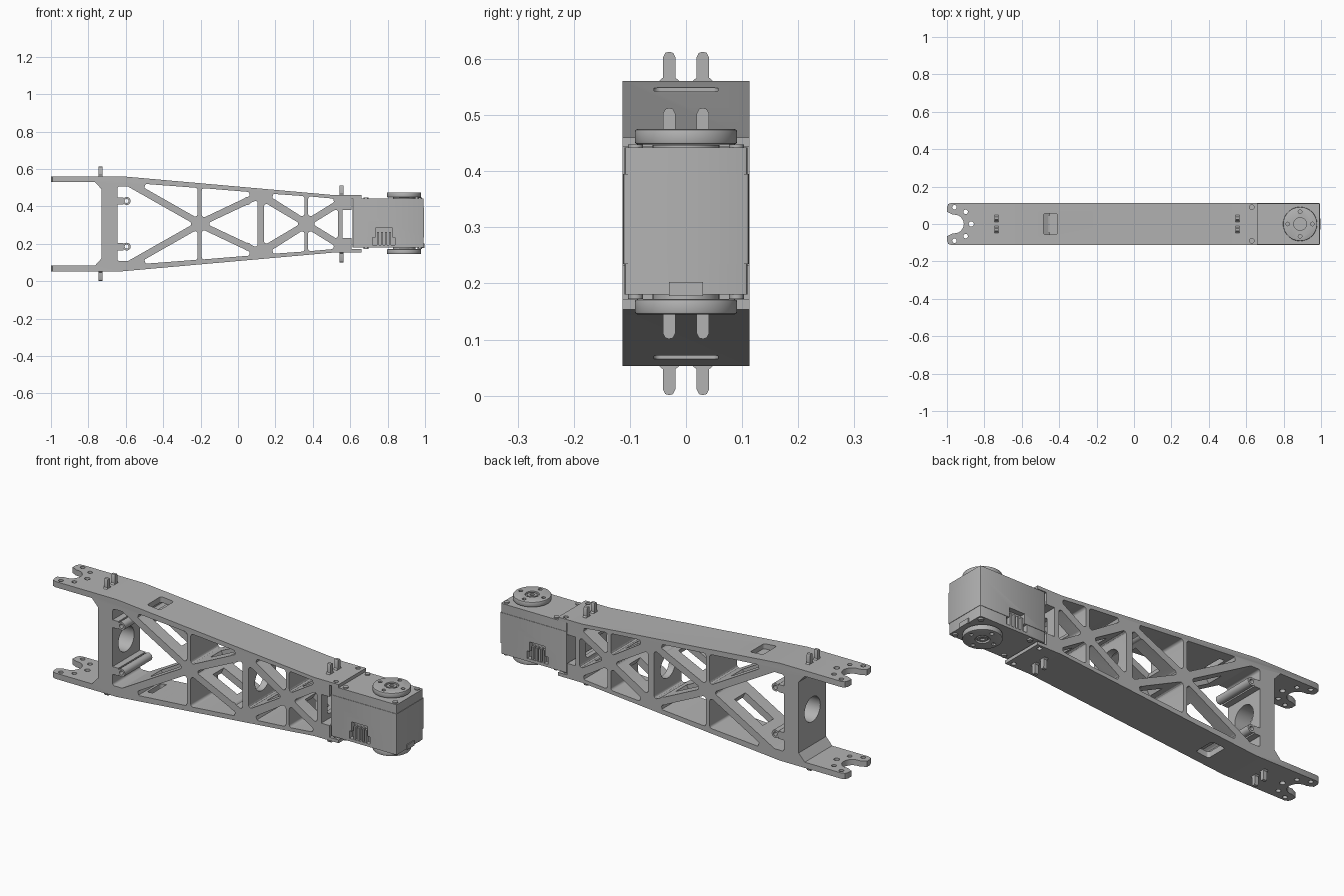
import bpy, bmesh, math
from mathutils import Vector

if "Cube" in bpy.data.objects:
    bpy.data.objects.remove(bpy.data.objects["Cube"])

C = 0.307      # height of the mid plane
W = 0.113      # half width of the frame
grey = bpy.data.materials.new("plain grey")
grey.diffuse_color = (0.45, 0.45, 0.45, 1)
grey.use_nodes = True
grey.node_tree.nodes["Principled BSDF"].inputs["Base Color"].default_value = grey.diffuse_color


def fillet(pts, r, n=5):
    """Round every corner of a closed polygon."""
    out = []
    for i, p in enumerate(pts):
        p = Vector(p)
        a = (Vector(pts[i - 1]) - p)
        b = (Vector(pts[(i + 1) % len(pts)]) - p)
        half = a.angle(b) / 2
        d = min(r / math.tan(half), a.length * 0.4, b.length * 0.4)
        rad = d * math.tan(half)
        mid = p + (a.normalized() + b.normalized()).normalized() * (rad / math.sin(half))
        s, e = p + a.normalized() * d - mid, p + b.normalized() * d - mid
        for k in range(n + 1):
            v = s.lerp(e, k / n)
            out.append(tuple(mid + v.normalized() * rad))
    return out


def circle(x, y, r, n=32):
    return [(x + r * math.cos(2 * math.pi * k / n), y + r * math.sin(2 * math.pi * k / n)) for k in range(n)]


def rect(x0, x1, y0, y1):
    return [(x0, y0), (x1, y0), (x1, y1), (x0, y1)]


def prism(name, pts, axis, lo, hi):
    """Extrude a polygon along an axis; points are the two other axes in order."""
    place = {'x': lambda p, t: (t, p[0], p[1]), 'y': lambda p, t: (p[0], t, p[1]),
             'z': lambda p, t: (p[0], p[1], t)}[axis]
    bm = bmesh.new()
    f = bm.faces.new([bm.verts.new(place(p, lo)) for p in pts])
    ext = bmesh.ops.extrude_face_region(bm, geom=[f])
    step = Vector(place((0, 0), hi - lo))
    bmesh.ops.translate(bm, vec=step, verts=[v for v in ext['geom'] if isinstance(v, bmesh.types.BMVert)])
    bmesh.ops.recalc_face_normals(bm, faces=bm.faces[:])
    me = bpy.data.meshes.new(name)
    bm.to_mesh(me)
    bm.free()
    me.materials.append(grey)
    ob = bpy.data.objects.new(name, me)
    bpy.context.collection.objects.link(ob)
    return ob


def activate(ob):
    bpy.ops.object.select_all(action='DESELECT')
    ob.select_set(True)
    bpy.context.view_layer.objects.active = ob


def cut(ob, pts, axis, lo, hi):
    tool = prism("cutter", pts, axis, lo, hi)
    tool.hide_render = True
    m = ob.modifiers.new("cut", 'BOOLEAN')
    m.operation, m.solver, m.object = 'DIFFERENCE', 'EXACT', tool
    activate(ob)
    bpy.ops.object.modifier_apply(modifier=m.name)
    bpy.data.objects.remove(tool)


def up(pts, s=1):
    return [(x, C + s * h) for x, h in pts]


def both(pts):
    """Close an upper half outline with its mirror below the mid plane."""
    return up(pts) + up([p for p in reversed(pts) if p[1] != 0], -1)


# Frame: side outline extruded across the full width
frame = prism("frame", both([(0.56, 0.075), (0.607, 0.075), (0.607, 0.136), (0.66, 0.136), (0.66, 0.153),
                             (0.52, 0.153), (-0.62, 0.254), (-1, 0.254), (-1, 0.224),
                             (-0.765, 0.224), (-0.73, 0.185)]), 'y', -W, W)

# Lattice openings on the mid plane
for half in ([(-0.237, 0), (-0.59, 0.2), (-0.645, 0.2)], [(-0.169, 0), (0.105, 0.129)],
             [(0.333, 0), (0.14, 0.115)], [(0.397, 0), (0.535, 0.085)]):
    cut(frame, fillet(both(half), 0.012), 'y', -1, 1)
# Lattice openings above and below it
for tri in ([(-0.545, 0.217), (-0.216, 0.192), (-0.216, 0.03)], [(-0.194, 0.191), (0.1, 0.167), (-0.194, 0.028)],
            [(0.145, 0.163), (0.355, 0.148), (0.355, 0.03)], [(0.375, 0.147), (0.54, 0.132), (0.375, 0.03)]):
    for s in (1, -1):
        cut(frame, fillet(up(tri, s), 0.013), 'y', -1, 1)

# Slots through the diagonal struts
for hub, end in (((-0.205, 0), (-0.56, 0.2)), ((-0.205, 0), (0.1, 0.145)),
                 ((0.365, 0), (0.15, 0.13)), ((0.365, 0), (0.53, 0.1))):
    a, b = Vector(hub), Vector(end)
    side = Vector((a.y - b.y, b.x - a.x)).normalized() * 0.03
    p, q = a.lerp(b, 0.28), a.lerp(b, 0.74)
    for s in (1, -1):
        cut(frame, up([p - side, q - side, q + side, p + side], s), 'y', -0.045, 0.045)

# Holes through the cross walls
cut(frame, circle(0, C, 0.065), 'x', -0.78, -0.63)
cut(frame, circle(0, C, 0.06), 'x', 0.09, 0.16)
cut(frame, fillet(rect(-0.06, 0.06, C - 0.05, C + 0.05), 0.015), 'x', 0.52, 0.58)

# Fork ends, bolt holes and windows in both flanges
fork = [(-1.1, -0.07), (-1, -0.065), (-0.97, -0.05)]
fork += [(-0.96 + 0.05 * math.cos(t), 0.05 * math.sin(t)) for t in [math.radians(a) for a in range(-80, 81, 16)]]
fork += [(-0.97, 0.05), (-1, 0.065), (-1.1, 0.07)]
cut(frame, fork, 'z', -1, 2)
for s in (1, -1):
    corner = [(-1.01, s * 0.12), (-1.01, s * 0.09), (-1, s * 0.09), (-0.993, s * 0.106),
              (-0.977, s * W), (-0.977, s * 0.12)]
    cut(frame, corner, 'z', -1, 2)
    for x, y in ((-0.96, 0.09), (-0.9, 0.065), (0.63, 0.09)):
        cut(frame, circle(x, s * y, 0.012, 16), 'z', -1, 2)
    z = C + s * 0.24
    cut(frame, circle(-0.87, 0, 0.014, 16), 'z', z - 0.05, z + 0.05)
    cut(frame, fillet(rect(-0.485, -0.41, -0.057, 0.057), 0.012), 'z', z - 0.03, z + 0.03)

# Cross tubes
for x in (-0.595, 0.05):
    for s in (1, -1):
        tube = prism("cross_tube", circle(x, C + s * 0.122, 0.021, 24), 'y', -W, W)
        cut(tube, circle(x, C + s * 0.122, 0.011, 16), 'y', -1, 1)
        if x < 0:
            h = C + s * 0.122
            prism("tube_web", rect(-0.65, -0.612, h - 0.02, h + 0.02), 'y', -W, W)

# Pairs of clip pins on both flanges
for x, base, tip in ((-0.735, 0.25, 0.306), (0.553, 0.15, 0.206)):
    for s in (1, -1):
        for y in (0.03, -0.03):
            pts = [(y - 0.018, base), (y - 0.018, base + 0.004), (y - 0.011, base + 0.01), (y - 0.011, tip - 0.01),
                   (y - 0.007, tip - 0.002), (y, tip), (y + 0.007, tip - 0.002), (y + 0.011, tip - 0.01),
                   (y + 0.011, base + 0.01), (y + 0.018, base + 0.004), (y + 0.018, base)]
            prism("clip_pin", up(pts, s), 'x', x - 0.01, x + 0.01)

# Motor: middle block with a cap above and below
prism("motor_middle", fillet(rect(0.612, 0.995, -0.112, 0.112), 0.006, 2), 'z', 0.235, 0.395)
motor_top = prism("motor_top", fillet(rect(0.612, 0.993, -0.11, 0.11), 0.008, 2), 'z', 0.395, 0.442)
motor_base = prism("motor_base", fillet(rect(0.612, 0.993, -0.11, 0.11), 0.008, 2), 'z', 0.18, 0.235)
middle = bpy.data.objects["motor_middle"]
for s in (1, -1):
    y0, y1 = sorted((s * 0.085, s * 0.2))
    cut(motor_base, rect(0.72, 0.84, 0.195, 0.25), 'y', y0, y1)
    cut(middle, rect(0.735, 0.825, 0.22, 0.285), 'y', y0, y1)
    # Connector fins
    y0, y1 = sorted((s * 0.08, s * 0.109))
    for k in range(4):
        x = 0.748 + k * 0.0213
        prism("connector_fin", rect(x - 0.005, x + 0.005, 0.195, 0.262), 'y', y0, y1)
    # Corner bolts on both caps
    for x in (0.685, 0.972):
        for lo, hi in ((0.44, 0.448), (0.172, 0.182)):
            prism("corner_bolt", circle(x, s * 0.09, 0.013, 16), 'z', lo, hi)
prism("motor_tab", rect(-0.03, 0.03, 0.178, 0.203), 'x', 0.985, 0.998)

# Output discs above and below
for s in (1, -1):
    lo, hi = sorted((C + s * 0.138 + 0.003, C + s * 0.165 + 0.003))
    disc = prism("output_disc", circle(0.888, 0, 0.091, 48), 'z', lo, hi)
    bev = disc.modifiers.new("edge", 'BEVEL')
    bev.width, bev.segments, bev.limit_method = 0.004, 2, 'ANGLE'
    activate(disc)
    bpy.ops.object.modifier_apply(modifier=bev.name)
    out0, out1 = (hi - 0.01, hi + 0.02) if s > 0 else (lo - 0.02, lo + 0.01)
    cut(disc, circle(0.888, 0, 0.034, 24), 'z', out0, out1)
    for k in range(4):
        a = k * math.pi / 2
        cut(disc, circle(0.888 + 0.066 * math.cos(a), 0.066 * math.sin(a), 0.01, 12), 'z', out0, out1)
    hub = prism("disc_hub", circle(0.888, 0, 0.024, 24), 'z', lo + 0.002, hi - 0.002)
    cut(hub, circle(0.888, 0, 0.012, 16), 'z', out0, out1)
    prism("disc_collar", circle(0.888, 0, 0.06, 32), 'z', *((0.44, 0.447) if s > 0 else (0.17, 0.182)))

# Smooth the round surfaces, keep edges sharp
for ob in list(bpy.context.scene.objects):
    activate(ob)
    bpy.ops.object.shade_smooth_by_angle(angle=math.radians(30))
